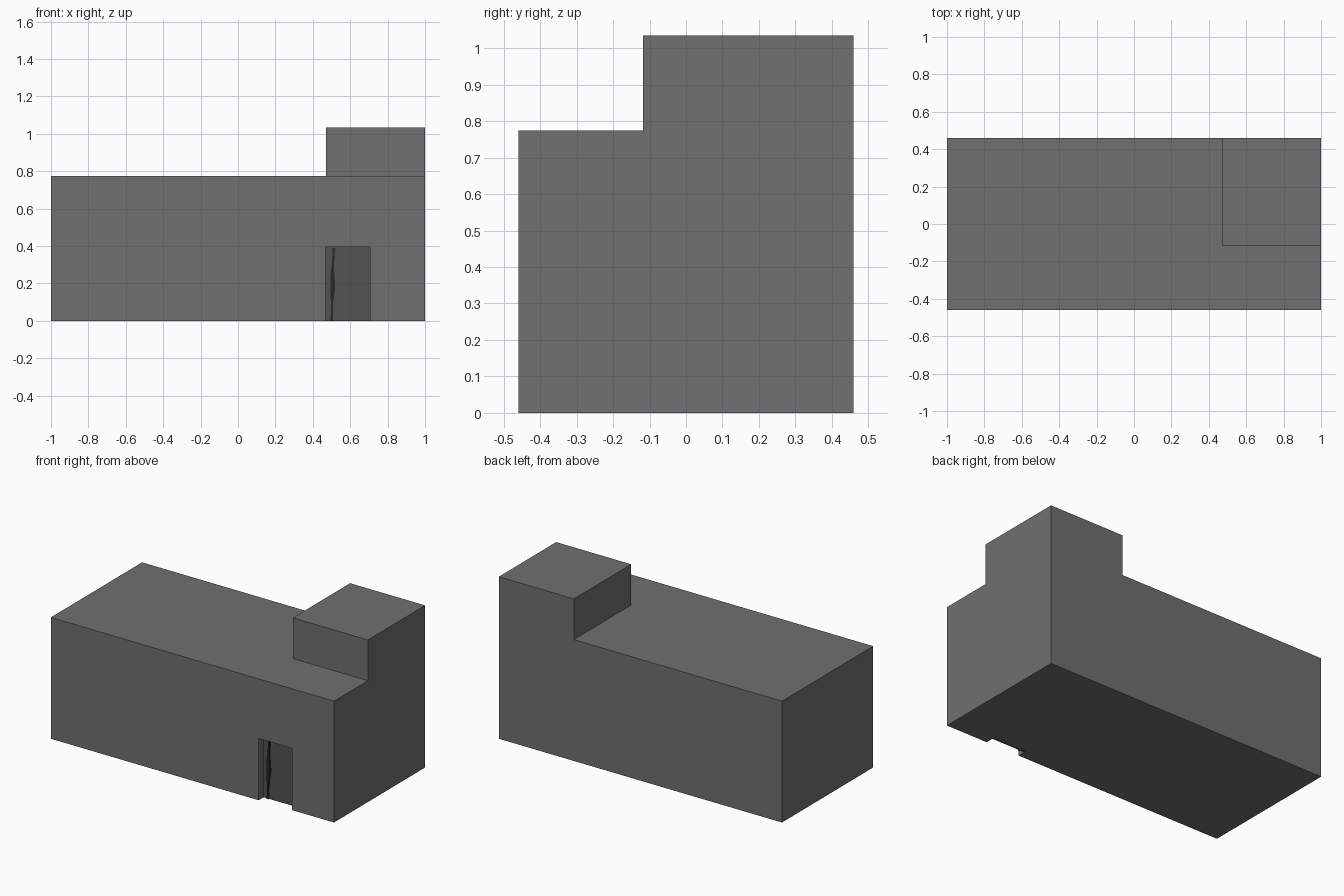
import bpy
import bmesh
from mathutils import Matrix, Vector

if "Cube" in bpy.data.objects:
    bpy.data.objects.remove(bpy.data.objects["Cube"])


def grey(name, value):
    mat = bpy.data.materials.new(name)
    mat.diffuse_color = (value, value, value, 1)
    mat.use_nodes = True
    mat.node_tree.nodes["Principled BSDF"].inputs["Base Color"].default_value = mat.diffuse_color
    return mat


def finish(name, bm, mat, helper=False):
    bmesh.ops.recalc_face_normals(bm, faces=bm.faces)
    mesh = bpy.data.meshes.new(name)
    bm.to_mesh(mesh)
    bm.free()
    mesh.materials.append(mat)
    obj = bpy.data.objects.new(name, mesh)
    bpy.context.collection.objects.link(obj)
    obj.hide_render = helper
    if helper:
        obj.display_type = 'WIRE'
    return obj


def box(name, lo, hi, mat, helper=False):
    """Axis-aligned box between two corners."""
    lo, hi = Vector(lo), Vector(hi)
    bm = bmesh.new()
    bmesh.ops.create_cube(
        bm, size=1,
        matrix=Matrix.Translation((lo + hi) / 2) @ Matrix.Diagonal((*(hi - lo), 1)))
    return finish(name, bm, mat, helper)


def boolean(obj, other, operation):
    mod = obj.modifiers.new(other.name, 'BOOLEAN')
    mod.operation = operation
    mod.solver = 'EXACT'
    mod.object = other


wall_grey = grey("wall_grey", 0.16)
door_grey = grey("door_grey", 0.085)
handle_black = grey("handle_black", 0.02)

FRONT, BACK = -0.46, 0.46
RECESS = FRONT + 0.05   # front of the door panel
TOP = 1.035

# Main building block with the stair tower on its back right corner
building = box("building", (-1, FRONT, 0), (1, BACK, 0.775), wall_grey)
tower = box("tower_helper", (0.47, -0.118, 0.775), (1, BACK, TOP), wall_grey, True)
boolean(building, tower, 'UNION')

# Shallow doorway cut into the front wall, closed by a darker door panel
doorway = box("doorway_cutter", (0.468, FRONT - 0.1, -0.1),
              (0.705, RECESS + 0.02, 0.395), wall_grey, True)
boolean(building, doorway, 'DIFFERENCE')
box("door", (0.468, RECESS, 0), (0.705, RECESS + 0.02, 0.395), door_grey)

# Slim vertical door handle: (z, left x, right x) outline, extruded forward
outline = [(0.0, 0.495, 0.507), (0.10, 0.499, 0.508), (0.12, 0.494, 0.511),
           (0.18, 0.495, 0.520), (0.25, 0.495, 0.515), (0.30, 0.502, 0.513),
           (0.39, 0.506, 0.518)]
bm = bmesh.new()
rim = [(l, z) for z, l, r in outline] + [(r, z) for z, l, r in reversed(outline)]
face = bm.faces.new([bm.verts.new((x, RECESS + 0.002, z)) for x, z in rim])
extruded = bmesh.ops.extrude_face_region(bm, geom=[face])["geom"]
bmesh.ops.translate(bm, vec=(0, -0.01, 0),
                    verts=[v for v in extruded if isinstance(v, bmesh.types.BMVert)])
finish("door_handle", bm, handle_black)
